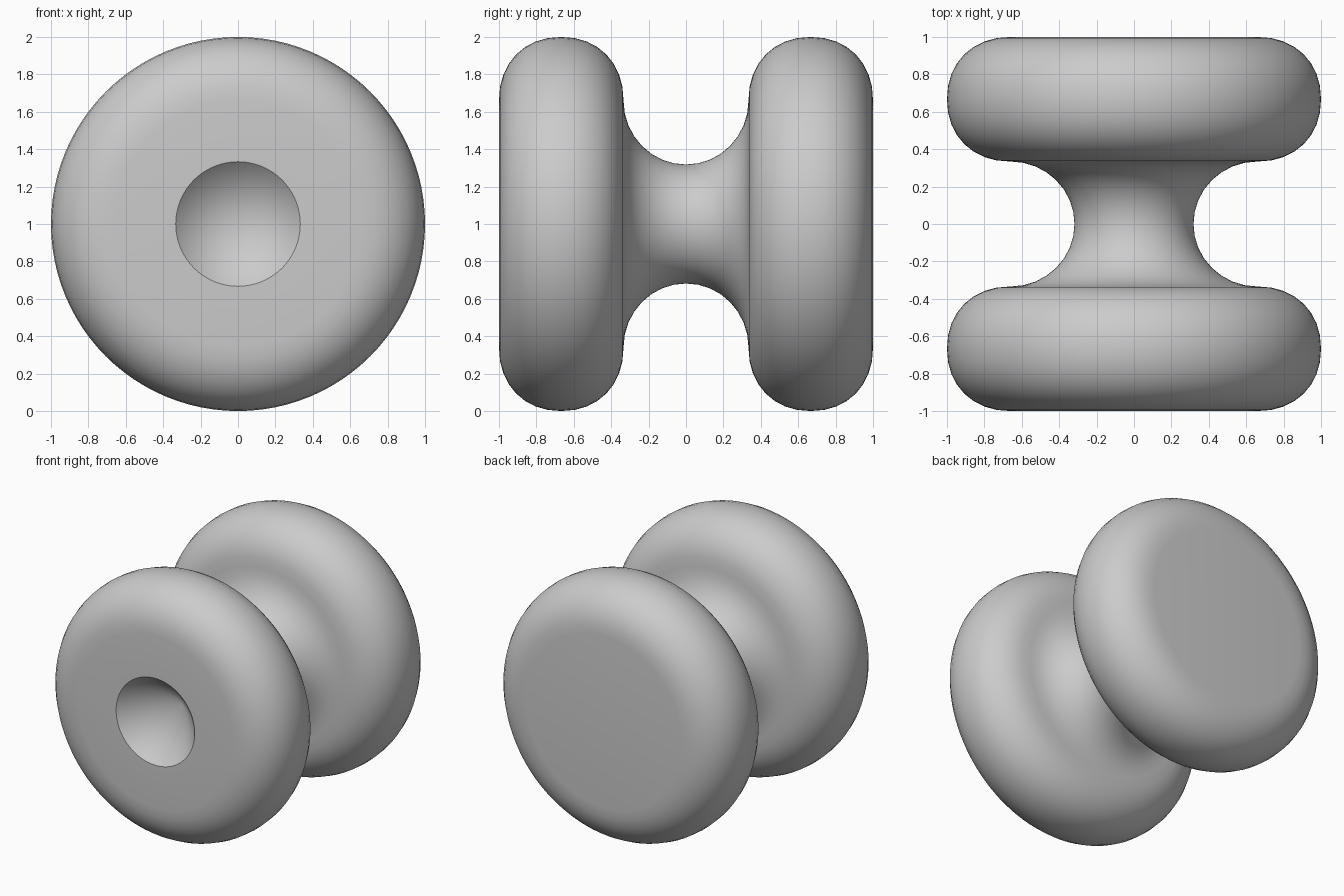
import bpy, bmesh
from math import sin, cos, pi, radians

if "Cube" in bpy.data.objects:
    bpy.data.objects.remove(bpy.data.objects["Cube"])

SEGMENTS = 96
STEPS = 16


def arc(cy, cr, ry, rr, a0, a1, power=2.0):
    """Points (radius, y) along a slightly squared elliptical arc."""
    pts = []
    for i in range(STEPS + 1):
        a = a0 + (a1 - a0) * i / STEPS
        c, s = cos(a), sin(a)
        k = 2.0 / power
        y = cy + ry * (abs(c) ** k) * (1 if c >= 0 else -1)
        r = cr + rr * (abs(s) ** k) * (1 if s >= 0 else -1)
        pts.append((max(r, 0.0), y))
    return pts


# Profile: conical socket, front disc rim, concave neck, rear disc rim, flat back
profile = [(0, -0.667), (0.333, -1.0)]
profile += arc(-0.667, 0.66, 0.333, 0.34, pi, 0, 2.15)
profile += arc(0, 0.66, 0.334, 0.342, pi, 2 * pi)[1:-1]
profile += arc(0.667, 0.66, 0.333, 0.34, pi, 0, 2.15)
profile += [(0, 1.0)]

# Spin the profile around the y axis
bm = bmesh.new()
verts = [bm.verts.new((r, y, 0)) for r, y in profile]
edges = [bm.edges.new(pair) for pair in zip(verts, verts[1:])]
bmesh.ops.spin(bm, geom=verts + edges, cent=(0, 0, 0), axis=(0, 1, 0),
               angle=2 * pi, steps=SEGMENTS, use_merge=True)
bmesh.ops.remove_doubles(bm, verts=bm.verts, dist=1e-5)
bmesh.ops.recalc_face_normals(bm, faces=bm.faces)
bmesh.ops.translate(bm, verts=bm.verts, vec=(0, 0, 1))

mesh = bpy.data.meshes.new("double_disc_knob")
bm.to_mesh(mesh)
bm.free()
knob = bpy.data.objects.new("double_disc_knob", mesh)
bpy.context.collection.objects.link(knob)

# Smooth shading with a crisp socket edge
bpy.context.view_layer.objects.active = knob
knob.select_set(True)
bpy.ops.object.shade_smooth_by_angle(angle=radians(30))
